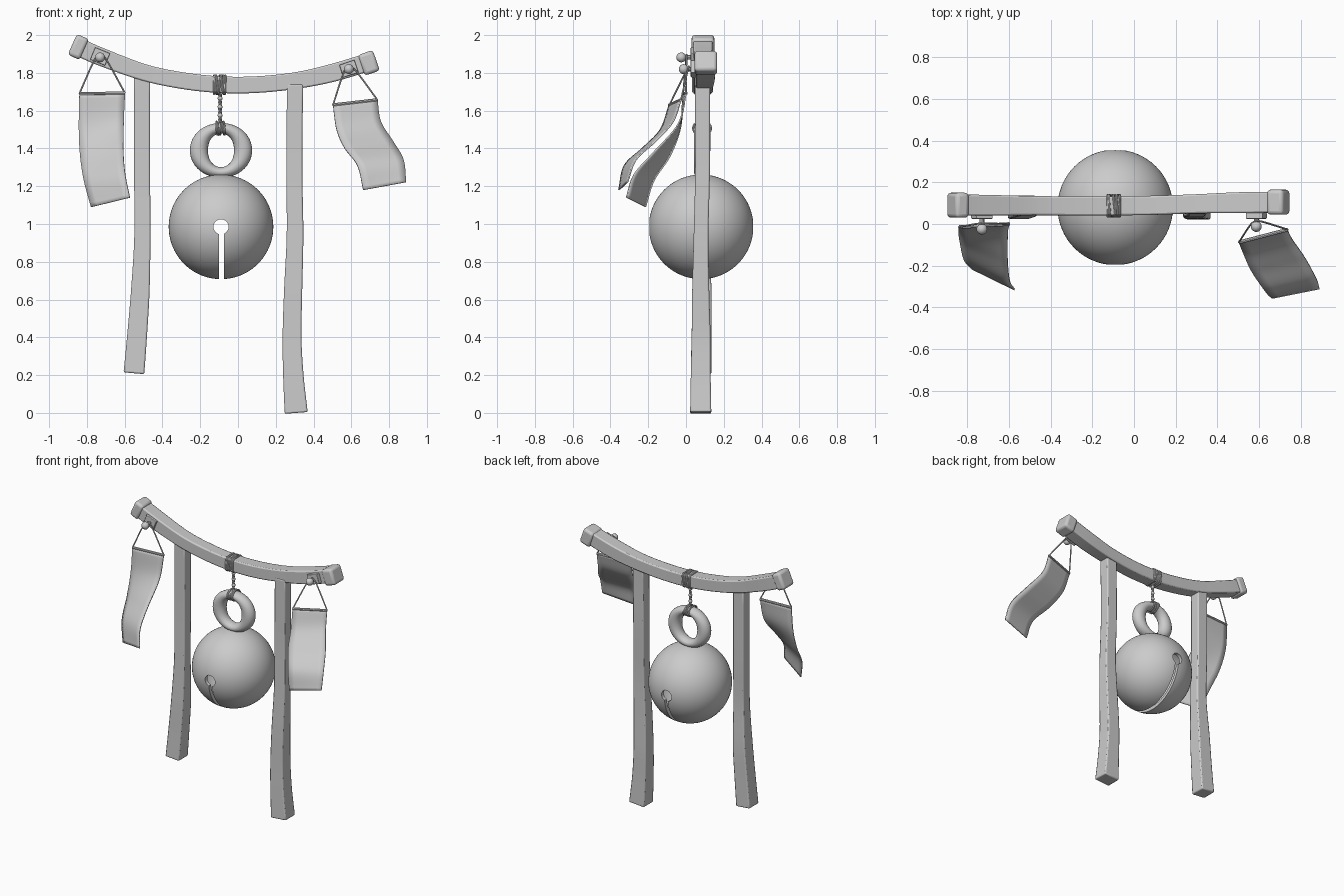
import bpy, bmesh, math
from mathutils import Vector, Matrix

if "Cube" in bpy.data.objects:
    bpy.data.objects.remove(bpy.data.objects["Cube"])


def add(name, verts, faces):
    me = bpy.data.meshes.new(name)
    me.from_pydata(verts, [], faces)
    bm = bmesh.new()
    bm.from_mesh(me)
    bmesh.ops.recalc_face_normals(bm, faces=bm.faces)
    bm.to_mesh(me)
    bm.free()
    ob = bpy.data.objects.new(name, me)
    bpy.context.collection.objects.link(ob)
    return ob


def spline(pts, n):
    """Catmull-Rom through points of any dimension, n steps per span."""
    p = [Vector(q) for q in pts]
    p = [2 * p[0] - p[1]] + p + [2 * p[-1] - p[-2]]
    out = []
    for i in range(1, len(p) - 2):
        a, b, c, d = p[i - 1:i + 3]
        for k in range(n):
            t = k / n
            out.append(0.5 * (2 * b + (c - a) * t + (2 * a - 5 * b + 4 * c - d) * t * t
                              + (3 * b - a - 3 * c + d) * t ** 3))
    return out + [p[-2]]


def bevel(ob, w, seg=2):
    m = ob.modifiers.new("bevel", 'BEVEL')
    m.width, m.segments, m.limit_method, m.angle_limit = w, seg, 'ANGLE', math.radians(40)


def timber(name, pts, sizes):
    """Square timber swept along pts; sizes are (in-plane width, depth in y)."""
    path, size = spline(pts, 5), spline(sizes, 5)
    n, v, f = len(path), [], []
    for i, p in enumerate(path):
        t = path[min(i + 1, n - 1)] - path[max(i - 1, 0)]
        side = Vector((-t.z, 0, t.x)).normalized()
        w, d = size[i] / 2
        for a, b in ((-1, -1), (1, -1), (1, 1), (-1, 1)):
            v.append(p + side * a * w + Vector((0, b * d, 0)))
    for i in range(n - 1):
        for k in range(4):
            a, b = i * 4 + k, i * 4 + (k + 1) % 4
            f.append((a, b, b + 4, a + 4))
    f += [(0, 1, 2, 3), tuple(range(4 * n - 4, 4 * n))]
    ob = add(name, v, f)
    bevel(ob, 0.008)


def box(name, loc, size, tilt=0, bev=0.0):
    bm = bmesh.new()
    bmesh.ops.create_cube(bm, size=1, matrix=Matrix.Diagonal((*size, 1)))
    me = bpy.data.meshes.new(name)
    bm.to_mesh(me)
    bm.free()
    ob = bpy.data.objects.new(name, me)
    bpy.context.collection.objects.link(ob)
    ob.location, ob.rotation_euler = loc, (0, -math.radians(tilt), 0)
    if bev:
        bevel(ob, bev, 3)
    return ob


def cord(name, pts, r):
    cu = bpy.data.curves.new(name, 'CURVE')
    cu.dimensions, cu.bevel_depth, cu.bevel_resolution, cu.use_fill_caps = '3D', r, 2, True
    s = cu.splines.new('POLY')
    s.points.add(len(pts) - 1)
    for q, p in zip(s.points, pts):
        q.co = (*p, 1)
    ob = bpy.data.objects.new(name, cu)
    bpy.context.collection.objects.link(ob)
    bpy.ops.object.select_all(action='DESELECT')
    ob.select_set(True)
    bpy.context.view_layer.objects.active = ob
    bpy.ops.object.convert(target='MESH')


# Frame: sagging beam, end caps, uneven posts
timber("beam", [(-.86, .09, 1.945), (-.73, .09, 1.887), (-.5, .088, 1.803), (-.3, .087, 1.76),
                (-.1, .087, 1.738), (.1, .09, 1.738), (.31, .097, 1.76), (.5, .102, 1.8), (.7, .105, 1.86)],
       [(.095, .1)] * 2 + [(.088, .092)] * 5 + [(.095, .1)] * 2)
box("beam_cap_left", (-.845, .09, 1.937), (.07, .12, .12), -24, .018)
box("beam_cap_right", (.692, .105, 1.853), (.085, .12, .115), 19, .018)
timber("post_left", [(-.551, .08, .21), (-.535, .082, .4), (-.517, .085, .65), (-.506, .082, .95),
                     (-.508, .088, 1.3), (-.508, .088, 1.78)],
       [(.11, .11), (.105, .105), (.098, .1), (.085, .08), (.085, .08), (.085, .08)])
timber("post_right", [(.308, .078, 0), (.293, .078, .2), (.286, .08, .4), (.292, .078, .65),
                      (.302, .08, .95), (.298, .088, 1.3), (.302, .088, 1.74)],
       [(.122, .112), (.108, .105), (.1, .1), (.096, .09), (.088, .078), (.085, .078), (.085, .08)])

# Hollow bell with a keyhole slot front and back
C = Vector((-.09, .08, .985))
bpy.ops.mesh.primitive_uv_sphere_add(segments=64, ring_count=40, radius=.277, location=C)
bell = bpy.context.object
bell.name = "bell"
m = bell.modifiers.new("shell", 'SOLIDIFY')
m.thickness, m.offset = .025, -1
bpy.ops.mesh.primitive_cylinder_add(vertices=32, radius=.04, depth=1, location=C, rotation=(math.pi / 2, 0, 0))
hole = bpy.context.object
hole.name = "hole_cutter"
slot = box("slot_cutter", C + Vector((.003, 0, -.2)), (.026, 1, .4))
for cut in (hole, slot):
    m = bell.modifiers.new("cut", 'BOOLEAN')
    m.operation, m.solver, m.object = 'DIFFERENCE', 'EXACT', cut
    cut.hide_render = True
    cut.hide_set(True)
bpy.context.view_layer.objects.active = bell
for m in list(bell.modifiers):
    bpy.ops.object.modifier_apply(modifier=m.name)
for cut in (hole, slot):
    bpy.data.objects.remove(cut)

# Bell ring, thicker at its sides
R, S, v, f = 48, 20, [], []
for i in range(R):
    a = math.tau * i / R
    r = .028 + .02 * math.cos(a) ** 2
    for j in range(S):
        b = math.tau * j / S
        d = .117 + r * math.cos(b)
        v.append((-.09 + d * math.cos(a), .085 + .043 * math.sin(b), 1.39 + d * math.sin(a)))
        i2, j2 = (i + 1) % R, (j + 1) % S
        f.append((i * S + j, i2 * S + j, i2 * S + j2, i * S + j2))
add("bell_ring", v, f)


# Rope: crossed wraps on beam and ring, knotted hanging cord
def wrap(name, c, half, x0, x1, turns, p, r):
    pts = []
    for i in range(turns * 20 + 1):
        a = math.tau * i / 20
        ca, sa = math.cos(a), math.sin(a)
        k = (abs(ca) ** p + abs(sa) ** p) ** (-1 / p)
        x = x0 + (x1 - x0) * (.5 - .5 * math.cos(math.pi * 3 * i / (turns * 20)))
        pts.append((x, c[0] + half[0] * ca * k, c[1] + half[1] * sa * k))
    cord(name, pts, r)


wrap("beam_rope", (.087, 1.738), (.051, .049), -.127, -.067, 7, 8, .0055)
wrap("ring_rope", (.085, 1.507), (.048, .035), -.115, -.07, 5, 2.2, .005)
for k in (0, math.pi):
    cord("hanging_cord", [(-.095 + .006 * math.cos(k + i * .7), .085 + .006 * math.sin(k + i * .7),
                           1.7 - .165 * i / 40) for i in range(41)], .005)
for z in (1.665, 1.62, 1.575):
    bpy.ops.mesh.primitive_uv_sphere_add(segments=12, ring_count=8, radius=.013, location=(-.095, .085, z))
    bpy.context.object.name = "cord_knot"


# Banners: plate, peg, ball, strings, top rod, waving cloth
def banner(side, ball, plate_z, tilt, left, right):
    x, y, z = ball
    box("peg_plate_" + side, (x, .04, plate_z), (.085, .03, .07), tilt, .004)
    cord("peg_" + side, [(x, .04, z), (x, y, z)], .012)
    bpy.ops.mesh.primitive_uv_sphere_add(segments=24, ring_count=16, radius=.026, location=ball)
    bpy.context.object.name = "peg_ball_" + side
    top = Vector((x, y + .028, z + .016))
    for e, s in ((left[0], -1), (right[0], 1)):
        e = Vector(e)
        mid = top.lerp(e, .2) + Vector((s * .012, 0, .004))
        cord("string_" + side, spline([top, mid, e], 6), .0045)
    cord("banner_rod_" + side, [left[0], right[0]], .009)
    L, Rt = spline(left, 7), spline(right, 7)
    N, v, f = 6, [], []
    for i, (a, b) in enumerate(zip(L, Rt)):
        v += [a.lerp(b, k / N) for k in range(N + 1)]
        if i:
            o = (i - 1) * (N + 1)
            f += [(o + k, o + k + 1, o + k + N + 2, o + k + N + 1) for k in range(N)]
    ob = add("banner_" + side, v, f)
    m = ob.modifiers.new("thickness", 'SOLIDIFY')
    m.thickness, m.offset = .008, 0


banner("left", (-.73, -.025, 1.882), 1.887, -22,
       [(-.84, -.015, 1.69), (-.843, -.03, 1.51), (-.835, -.085, 1.36), (-.815, -.17, 1.23), (-.777, -.215, 1.09)],
       [(-.598, .0, 1.692), (-.605, -.04, 1.53), (-.607, -.17, 1.38), (-.597, -.275, 1.26), (-.573, -.315, 1.14)])
banner("right", (.587, -.012, 1.82), 1.822, 18,
       [(.503, -.088, 1.63), (.522, -.135, 1.5), (.563, -.225, 1.405), (.632, -.325, 1.31), (.663, -.355, 1.18)],
       [(.738, -.027, 1.657), (.757, -.07, 1.54), (.822, -.165, 1.435), (.876, -.265, 1.34), (.89, -.31, 1.222)])

# Smooth shading with sharp edges kept
bpy.ops.object.select_all(action='DESELECT')
for ob in bpy.data.objects:
    if ob.type == 'MESH':
        ob.select_set(True)
        bpy.context.view_layer.objects.active = ob
bpy.ops.object.shade_smooth_by_angle(angle=math.radians(35))
